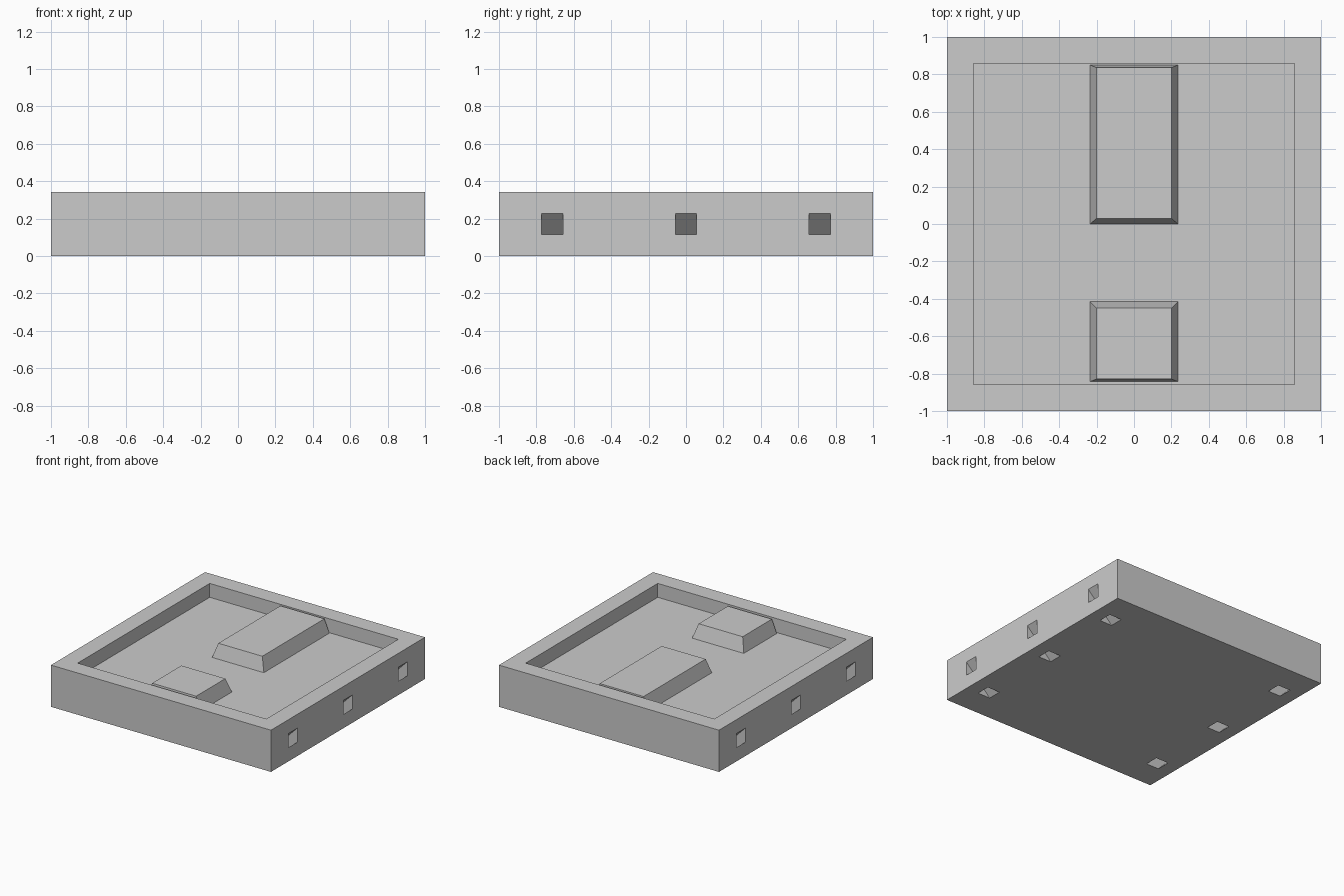
import bpy, bmesh

if "Cube" in bpy.data.objects:
    bpy.data.objects.remove(bpy.data.objects["Cube"])

U = 2 / 35                      # design grid unit
HEIGHT, FLOOR, INNER = 6 * U, 4 * U, 15 * U

grey = bpy.data.materials.new("light_grey")
grey.diffuse_color = (0.6, 0.6, 0.6, 1)
grey.use_nodes = True
grey.node_tree.nodes["Principled BSDF"].inputs["Base Color"].default_value = grey.diffuse_color


def prism(name, bottom, top):
    """Closed solid between two matching rings of points."""
    bm = bmesh.new()
    a = [bm.verts.new(p) for p in bottom]
    b = [bm.verts.new(p) for p in top]
    n = len(a)
    bm.faces.new(a[::-1])
    bm.faces.new(b)
    for i in range(n):
        bm.faces.new((a[i], a[(i + 1) % n], b[(i + 1) % n], b[i]))
    bmesh.ops.recalc_face_normals(bm, faces=bm.faces)
    mesh = bpy.data.meshes.new(name)
    bm.to_mesh(mesh)
    bm.free()
    obj = bpy.data.objects.new(name, mesh)
    bpy.context.collection.objects.link(obj)
    mesh.materials.append(grey)
    return obj


def rect(x, y0, y1, z):
    return [(-x, y0, z), (x, y0, z), (x, y1, z), (-x, y1, z)]


def cut(target, cutter):
    cutter.hide_render = True
    mod = target.modifiers.new("cut", 'BOOLEAN')
    mod.operation, mod.solver, mod.object = 'DIFFERENCE', 'EXACT', cutter
    bpy.context.view_layer.objects.active = target
    bpy.ops.object.modifier_apply(modifier=mod.name)
    bpy.data.objects.remove(cutter)


# Square tray with a shallow recess
tray = prism("tray", rect(1, -1, 1, 0), rect(1, -1, 1, HEIGHT))
cut(tray, prism("recess_cutter", rect(INNER, -INNER, INNER, FLOOR),
                rect(INNER, -INNER, INNER, HEIGHT + 0.1)))

# Slanted square channels from each side wall down through the underside
lo, hi, e = 1 - 4 * U, 1 - 2 * U, 0.1
profile = [(1 + e, 1 + e - lo), (1 + e, 1 + e - hi), (hi - e, -e), (lo - e, -e)]
for side in (-1, 1):
    for y in (-12.5 * U, 0, 12.5 * U):
        cut(tray, prism("channel_cutter",
                        [(side * x, y - U, z) for x, z in profile],
                        [(side * x, y + U, z) for x, z in profile]))

# Raised blocks with sloped sides, level with the rim
prism("long_block", rect(0.235, 0.0, 0.85, FLOOR), rect(0.2, 0.03, 0.836, HEIGHT))
prism("short_block", rect(0.235, -0.843, -0.415, FLOOR), rect(0.2, -0.829, -0.45, HEIGHT))
